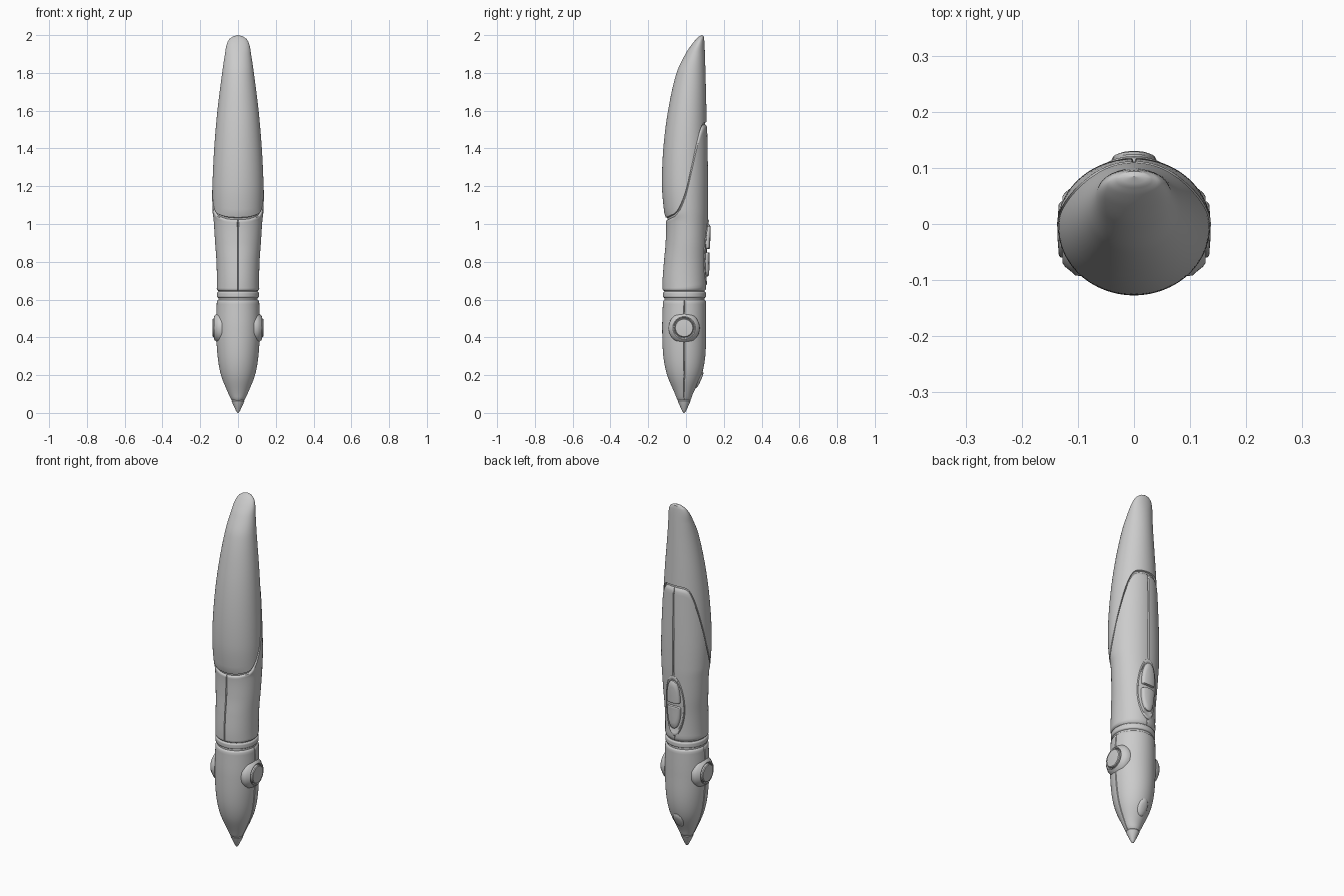
import bpy, bmesh
from math import sin, cos, pi, radians, copysign

cube = bpy.data.objects.get("Cube")
if cube:
    bpy.data.objects.remove(cube)

grey = bpy.data.materials.new("light_grey")
grey.use_nodes = True
COLOUR = (0.6, 0.6, 0.6, 1)
grey.diffuse_color = COLOUR
grey.node_tree.nodes["Principled BSDF"].inputs["Base Color"].default_value = COLOUR

# Body outline: height, half width, front y, back y
BODY = [(0, .003, -.013, -.007), (.06, .03, -.042, .022), (.1, .05, -.058, .036),
        (.2, .09, -.1, .082), (.3, .108, -.12, .102), (.45, .116, -.126, .106),
        (.6, .112, -.122, .106), (.7, .11, -.122, .105), (.8, .112, -.115, .106),
        (.9, .119, -.106, .11), (1.02, .127, -.104, .114), (1.06, .132, -.115, .115),
        (1.2, .135, -.127, .115), (1.4, .126, -.12, .112), (1.6, .109, -.095, .108),
        (1.8, .084, -.05, .103), (1.9, .069, -.003, .1), (1.95, .06, .03, .098),
        (1.98, .045, .055, .096), (1.993, .027, .069, .094), (2, 0, .085, .085)]
# Cap edge: y across the side, height
SEAM = [(-.13, 1.025), (-.1, 1.035), (-.05, 1.065), (0, 1.17), (.03, 1.3),
        (.06, 1.44), (.085, 1.515), (.12, 1.535)]


def curve(table, x, col):
    """Smooth interpolation through the rows of a table."""
    x = min(max(x, table[0][0]), table[-1][0])
    k = next(i for i in range(len(table) - 1) if x <= table[i + 1][0])
    a, b = table[k], table[k + 1]

    def slope(i):
        lo, hi = table[max(i - 1, 0)], table[min(i + 1, len(table) - 1)]
        return (hi[col] - lo[col]) / (hi[0] - lo[0])
    h = b[0] - a[0]
    t = (x - a[0]) / h
    if h < .025:
        return a[col] + (b[col] - a[col]) * t
    return ((1 + 2 * t) * (1 - t) ** 2 * a[col] + t * (1 - t) ** 2 * h * slope(k)
            + t * t * (3 - 2 * t) * b[col] - t * t * (1 - t) * h * slope(k + 1))


def surface(angle, z, out=0):
    w, f, b = (curve(BODY, z, c) for c in (1, 2, 3))
    return (max(w + out, 0) * cos(angle),
            (f + b) / 2 + max((b - f) / 2 + out, 0) * sin(angle), z)


def seam(angle):
    return curve(SEAM, -.005 + .117 * sin(angle), 1)


def build(name, rows, closed=False, cap=False):
    """Skin a grid of points, optionally closing it round and filling its ends."""
    bm = bmesh.new()
    grid = [[bm.verts.new(p) for p in row] for row in rows]
    n = len(grid[0])
    for r, s in zip(grid, grid[1:]):
        for i in range(n if closed else n - 1):
            j = (i + 1) % n
            bm.faces.new((r[i], r[j], s[j], s[i]))
    if cap:
        bm.faces.new(grid[0][::-1])
        bm.faces.new(grid[-1])
    bmesh.ops.remove_doubles(bm, verts=bm.verts, dist=.00005)
    bmesh.ops.recalc_face_normals(bm, faces=bm.faces)
    mesh = bpy.data.meshes.new(name)
    bm.to_mesh(mesh)
    bm.free()
    obj = bpy.data.objects.new(name, mesh)
    bpy.context.collection.objects.link(obj)
    mesh.materials.append(grey)
    bpy.ops.object.select_all(action='DESELECT')
    obj.select_set(True)
    bpy.context.view_layer.objects.active = obj
    bpy.ops.object.shade_smooth_by_angle(angle=radians(40))
    return obj


def steps(n, edge):
    inner = [(edge + (1 - 2 * edge) * i / n, 0) for i in range(n + 1)]
    return [(0, -.01), (edge * .4, -.003)] + inner + [(1 - edge * .4, -.003), (1, -.01)]


def panel(name, a0, a1, low, high, rows=40, lift=0):
    """Curved shell panel whose edges roll inward to leave a seam."""
    whole = a1 - a0 > 6
    cols = [(i / 96, 0) for i in range(96)] if whole else steps(48, .01)
    grid = []
    for t, dz in steps(rows, min(.2, .012 / (high(0) - low(0)))):
        row = []
        for u, da in cols:
            a = a0 + (a1 - a0) * u
            row.append(surface(a, low(a) + (high(a) - low(a)) * t, min(dz, da) + lift))
        grid.append(row)
    return build(name, grid, whole)


def flat(z):
    return lambda a: z


# Inner core behind the seams
build("inner_core", [[surface(2 * pi * i / 64, .05 + 1.85 * k / 90, -.008)
                      for i in range(64)] for k in range(91)], True, True)

# Long cap, with rows gathered toward its rounded end
cap_rows = []
for k in range(73):
    t = sin(k / 72 * pi / 2)
    lip = {0: -.01, 1: 0}.get(k, 0)
    row = []
    for i in range(128):
        a = 2 * pi * i / 128
        z0 = seam(a) + .004
        if k == 0:
            row.append(surface(a, z0, lip))
        else:
            row.append(surface(a, z0 + .004 + (1.996 - z0) * (t - sin(pi / 144)) / (1 - sin(pi / 144)), lip))
    cap_rows.append(row)
build("cap", cap_rows, True)

# Grip halves, collar and front barrel halves
for side, start in (("left", -pi / 2), ("right", pi / 2)):
    panel(side + "_grip", start, start + pi, flat(.645), lambda a: seam(a) - .004, 50, .002)
panel("collar", 0, 2 * pi, flat(.608), flat(.643), 4)
for side, start in (("back", 0), ("front", pi)):
    panel(side + "_barrel", start, start + pi, flat(.06), flat(.6))


def lathe(name, profile, place, n=40):
    return build(name, [[place(r * cos(2 * pi * i / n), r * sin(2 * pi * i / n), h)
                         for i in range(n)] for r, h in profile], True, True)


# Pointed nib
lathe("nib", [(.029, .075), (.034, .064), (.031, .055), (.012, .014), (.006, .004), (.001, 0)],
      lambda u, v, h: (u, v - .01, h))

# Round side bosses and their buttons
for side, s in (("left", 1), ("right", -1)):
    def place(u, v, h):
        return (s * h, u - .01, v + .45)
    lathe(side + "_boss", [(.083, .085), (.082, .104), (.074, .113), (.066, .123),
                           (.06, .127), (.055, .125), (.053, .118)], place)
    lathe(side + "_button", [(.05, .1), (.05, .13), (.046, .134), (.02, .136)], place)


def on_back(x, z, out):
    w, f, b = (curve(BODY, z, c) for c in (1, 2, 3))
    return (x, (f + b) / 2 + (b - f) / 2 * max(0, 1 - (x / w) ** 2) ** .5 + out, z)


def plate(name, outline, zc, profile, n=48):
    """Raised plate that follows the back of the body."""
    rows = []
    for scale, out in profile:
        pts = [outline(2 * pi * i / n) for i in range(n)]
        rows.append([on_back(x * scale, zc + z * scale, out) for x, z in pts])
    return build(name, rows, True, True)


# Oval control pad with two half-oval buttons
plate("control_pad", lambda t: (.06 * cos(t), .175 * sin(t)), .85,
      [(1, -.006), (.99, .004), (.95, .007), (.9, .006), (.87, .003), (.5, .003), (.05, .003)])


def half_oval(s):
    def outline(t):
        v = sin(t)
        z = .115 * v if v > 0 else -.014 * abs(v) ** .4
        return (copysign(abs(cos(t)) ** .8, cos(t)) * .04, s * z)
    return outline


for name, s, zc in (("upper_key", 1, .882), ("lower_key", -1, .836)):
    plate(name, half_oval(s), zc,
          [(1, -.004), (1, .011), (.93, .016), (.7, .018), (.3, .018), (.05, .018)])

# Small raised lip behind the nib
plate("nib_lip", lambda t: (.03 * cos(t), .045 * sin(t)), .175,
      [(1, -.008), (.95, .003), (.8, .007), (.4, .008), (.05, .008)], 32)
